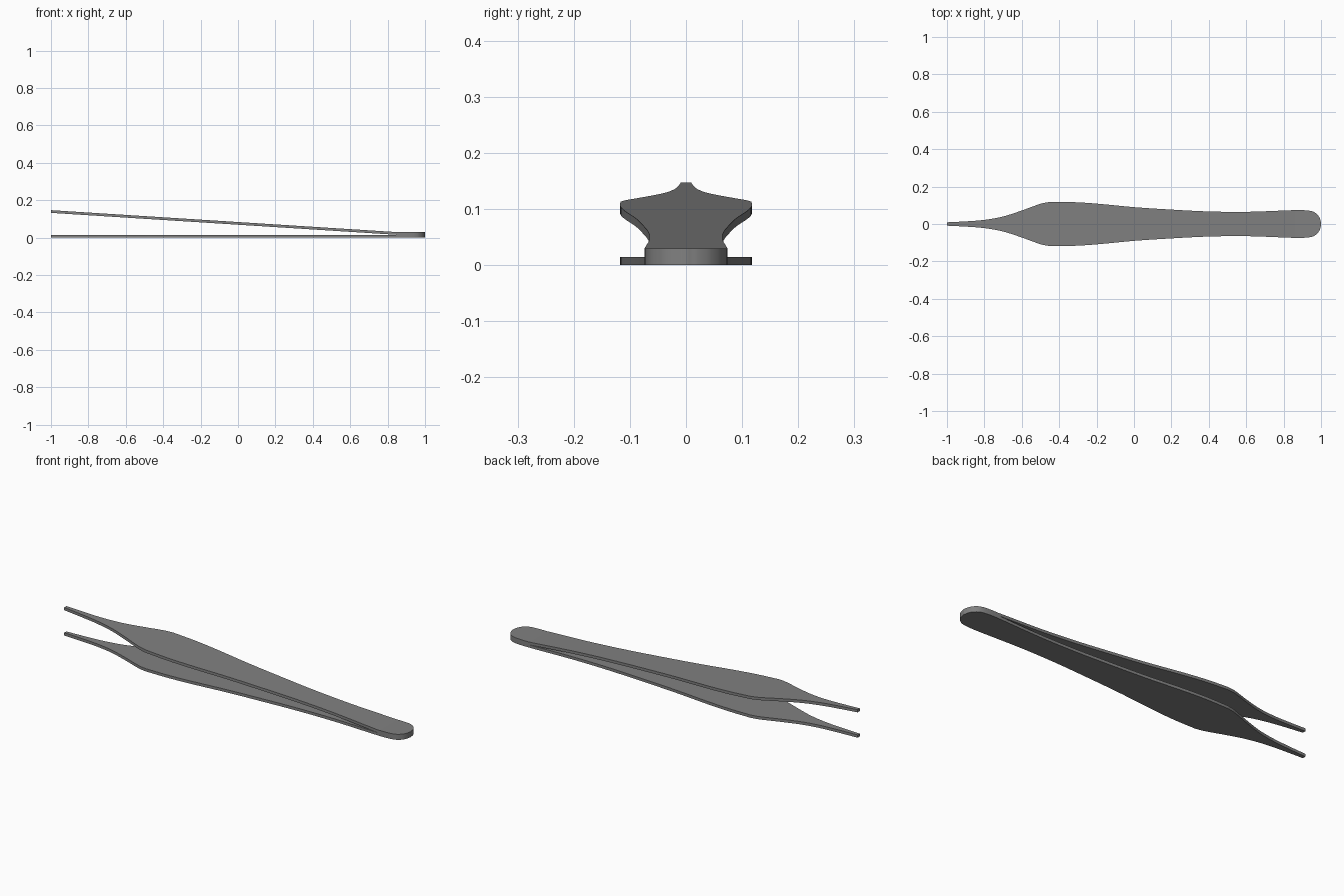
import bpy, bmesh
from math import radians

cube = bpy.data.objects.get("Cube")
if cube:
    bpy.data.objects.remove(cube, do_unlink=True)

THICK = 0.0145      # blade thickness
BEND = 0.86         # where the upper arm leaves the joined end
TIP_RISE = 0.118    # lift of the upper tip

steel = bpy.data.materials.new("grey steel")
steel.use_nodes = True
GREY = (0.22, 0.22, 0.22, 1)
steel.diffuse_color = GREY
bsdf = steel.node_tree.nodes["Principled BSDF"]
bsdf.inputs["Base Color"].default_value = GREY
bsdf.inputs["Roughness"].default_value = 0.5

# Half-width along the blade, from tip to shoulder and shoulder to rounded end
TIP = [(-1, .009), (-.9, .014), (-.8, .022), (-.7, .04), (-.6, .072), (-.5, .108), (-.455, .117)]
BODY = [(-.455, .117), (-.33, .117), (-.2, .109), (0, .09), (.2, .077), (.4, .067), (.6, .065),
        (.8, .072), (BEND, .074), (.92, .073), (.96, .065), (.985, .045), (.997, .021), (1, .0)]


def smooth_path(points, steps=4):
    """Catmull-Rom samples through the points, last point left out."""
    ext = [points[0]] + points + [points[-1]]
    out = []
    for a, b, c, d in zip(ext, ext[1:], ext[2:], ext[3:]):
        for i in range(steps):
            t = i / steps
            x = b[0] + (c[0] - b[0]) * t
            m0 = (c[1] - a[1]) / (c[0] - a[0]) * (c[0] - b[0])
            m1 = (d[1] - b[1]) / (d[0] - b[0]) * (c[0] - b[0])
            y = ((2*t**3 - 3*t**2 + 1) * b[1] + (t**3 - 2*t**2 + t) * m0
                 + (3*t**2 - 2*t**3) * c[1] + (t**3 - t**2) * m1)
            out.append((x, y))
    return out


OUTLINE = smooth_path(TIP) + smooth_path(BODY) + [(1, .004)]


def blade(name, height):
    """Flat strip following the outline, its underside at height(x)."""
    bm = bmesh.new()
    rings = []
    for x, w in OUTLINE:
        z = height(x)
        rings.append([bm.verts.new((x, y, h)) for y, h in
                      ((-w, z), (w, z), (w, z + THICK), (-w, z + THICK))])
    for a, b in zip(rings, rings[1:]):
        for i in range(4):
            j = (i + 1) % 4
            bm.faces.new((a[i], a[j], b[j], b[i]))
    bm.faces.new(rings[0])
    bm.faces.new(rings[-1])
    bmesh.ops.recalc_face_normals(bm, faces=bm.faces)
    mesh = bpy.data.meshes.new(name)
    bm.to_mesh(mesh)
    bm.free()
    mesh.materials.append(steel)
    obj = bpy.data.objects.new(name, mesh)
    bpy.context.collection.objects.link(obj)
    bpy.ops.object.select_all(action="DESELECT")
    obj.select_set(True)
    bpy.context.view_layer.objects.active = obj
    bpy.ops.object.shade_smooth_by_angle(angle=radians(30))
    return obj


# Straight lower arm, and upper arm that rises toward its tip
blade("lower_arm", lambda x: 0)
blade("upper_arm", lambda x: THICK + TIP_RISE * max(0, BEND - x) / (BEND + 1))
